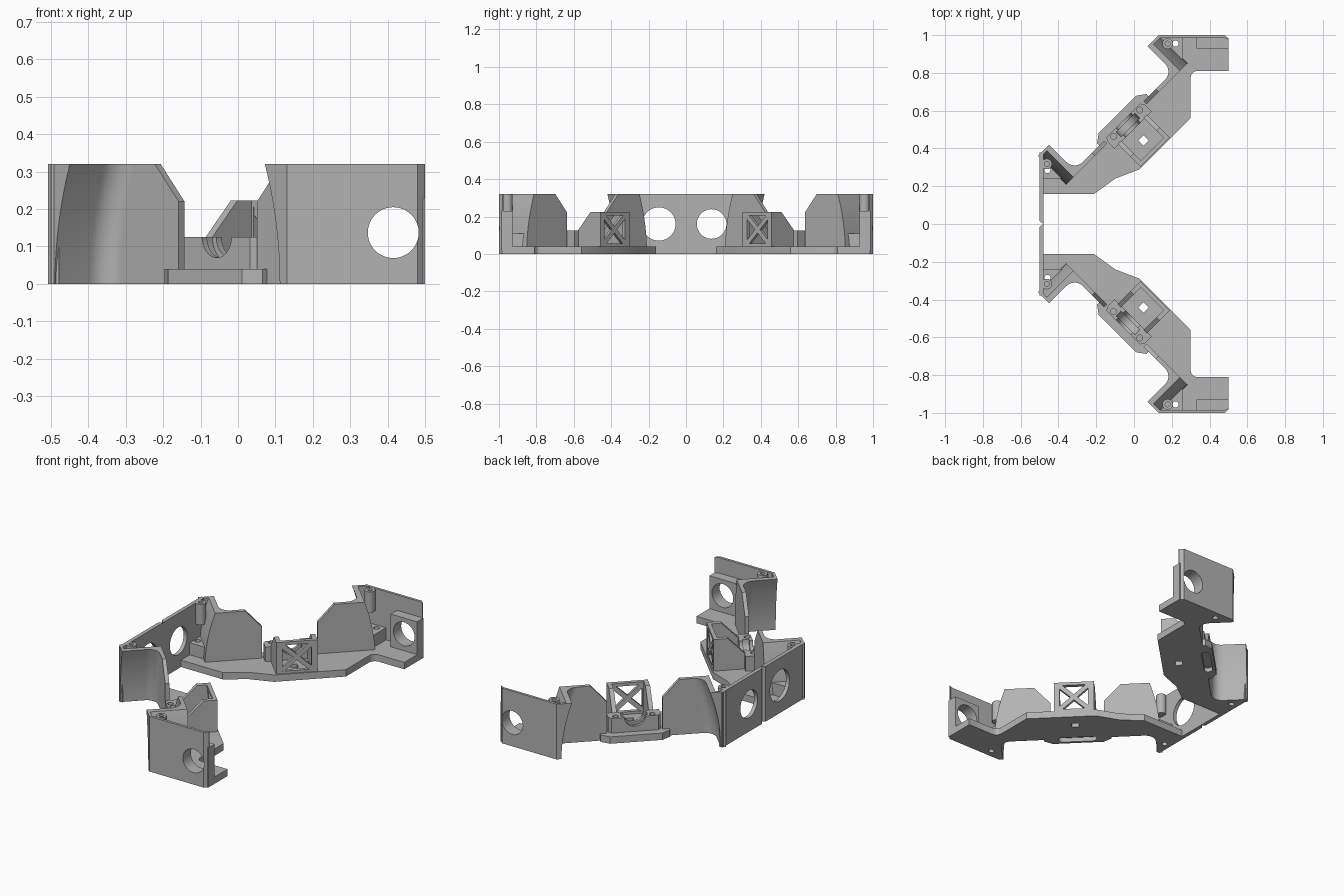
import bpy, bmesh, math
from mathutils import Vector

if "Cube" in bpy.data.objects:
    bpy.data.objects.remove(bpy.data.objects["Cube"])

R2 = math.sqrt(2)
CENTRE = 0.348          # arm centre, measured along the diagonal
BASE = 0.04             # floor plate thickness
TOP = 0.32              # wall height

grey = bpy.data.materials.new("plain_grey")
grey.diffuse_color = (0.45, 0.45, 0.45, 1)
grey.use_nodes = True
grey.node_tree.nodes["Principled BSDF"].inputs["Base Color"].default_value = grey.diffuse_color


def arm(s, v, z=0.0):
    """Arm space (along, outward, up) to world space."""
    u = s + CENTRE
    return Vector(((u - v) / R2, (u + v) / R2, z))


def loft(name, rings):
    """Closed solid through matching rings of points."""
    bm = bmesh.new()
    rows = [[bm.verts.new(p) for p in ring] for ring in rings]
    n = len(rows[0])
    for a, b in zip(rows, rows[1:]):
        for i in range(n):
            j = (i + 1) % n
            bm.faces.new((a[i], a[j], b[j], b[i]))
    bm.faces.new(rows[0][::-1])
    bm.faces.new(rows[-1])
    bmesh.ops.recalc_face_normals(bm, faces=bm.faces[:])
    mesh = bpy.data.meshes.new(name)
    bm.to_mesh(mesh)
    bm.free()
    mesh.materials.append(grey)
    ob = bpy.data.objects.new(name, mesh)
    bpy.context.collection.objects.link(ob)
    return ob


def slab(name, pts, z0, z1, frame=None):
    """Flat outline extruded upwards."""
    f = frame or (lambda x, y, z: Vector((x, y, z)))
    return loft(name, [[f(x, y, z) for x, y in pts] for z in (z0, z1)])


def rect(x0, x1, y0, y1):
    return [(x0, y0), (x1, y0), (x1, y1), (x0, y1)]


def circle(cx, cy, r, n=40):
    return [(cx + r * math.cos(2 * math.pi * i / n),
             cy + r * math.sin(2 * math.pi * i / n)) for i in range(n)]


def apply(ob, mod):
    bpy.context.view_layer.objects.active = ob
    bpy.ops.object.modifier_apply(modifier=mod.name)


def cut(ob, cutter):
    m = ob.modifiers.new("cut", 'BOOLEAN')
    m.operation = 'DIFFERENCE'
    m.solver = 'EXACT'
    m.object = cutter
    apply(ob, m)
    bpy.data.objects.remove(cutter)


def mirror(ob):
    m = ob.modifiers.new("mirror", 'MIRROR')
    m.use_axis = (False, True, False)
    m.use_mirror_merge = False
    apply(ob, m)


half = []               # parts that get mirrored to the other side

# Floor plate with the diagonal arm
outline = [(-.49, .16), (-.21, .16), (-.1, .24), (.03, .29), (.3, .56), (.3, .775),
           (.303, .79), (.315, .804), (.33, .81), (.5, .81), (.5, .985), (.14, .985)]
outline += [tuple(arm(s, v)[:2]) for s, v in
            ((.437, .605), (.437, .41), (-.437, .41), (-.437, .605))]
outline += [(-.49, .37)]
floor = slab("floor_plate", outline, 0, BASE)
SCREWS = [(.22, .955), (-.458, .285)]
for x, y in SCREWS:
    cut(floor, slab("cutter", circle(x, y, .016, 20), -.1, .1))
cut(floor, slab("cutter", rect(-.02, .02, .257, .297), -.1, .1, arm))
half.append(floor)

# Outer lip under the bearing, with a rounded recess below
lip = slab("bearing_lip", [(-.185, .40), (-.185, .44), (-.14, .472), (.14, .472),
                           (.185, .44), (.185, .40)], 0, BASE, arm)
slot = [(sx * .08 + .026 * math.cos(a), .43 + .026 * math.sin(a))
        for sx, a0 in ((1, -math.pi / 2), (-1, math.pi / 2))
        for a in [a0 + math.pi * i / 10 for i in range(11)]]
cut(lip, slab("cutter", slot, -.1, .025, arm))
half.append(lip)

# Wheel guards: chamfered wall blending into a curved wing, one at each arm end
for side, label in ((1, "outer"), (-1, "inner")):
    rings = []
    for z in (0, .04, .08, .12, .16, .19, .22, .245, .27, .295, TOP):
        d = .425 - .55 * z * z
        a = .148 + max(0, z - .22) * .9
        r = .06
        ring = [(a, .402), (a, .424)]
        ring += [(d - r + r * math.sin(t), .424 + r - r * math.cos(t))
                 for t in [math.pi / 2 * i / 9 for i in range(10)]]
        ring += [(d, .615), (.452, .615), (.452, .60), (d + .03, .60), (d + .03, .402)]
        rings.append([arm(side * s, v, z) for s, v in ring])
    half.append(loft(label + "_wheel_guard", rings))

# Bearing block with a stepped round groove
block = slab("bearing_block", [(-.14, .355), (-.14, .41), (-.125, .428), (.125, .428),
                               (.14, .41), (.14, .355)], BASE, .125, arm)
for r, v0, v1 in ((.055, .3, .5), (.07, .375, .41)):
    cut(block, loft("cutter", [[arm(s, v, z) for s, z in circle(0, .125, r)]
                               for v in (v0, v1)]))
for s in (-.097, .1):
    cut(block, slab("cutter", circle(s, .405, .016, 20), .06, .2, arm))
half.append(block)

# Motor box: two sloped cheeks
profile = [(.19, BASE), (.36, BASE), (.36, .125), (.265, .223), (.19, .223)]
for side in (1, -1):
    half.append(loft("motor_box_cheek",
                     [[arm(side * s, v, z) for v, z in profile] for s in (.085, .11)]))

# Motor box: inner wall with a cross-braced window
wall = slab("motor_box_window_wall", rect(-.088, .088, .19, .212), BASE, .223, arm)
cut(wall, loft("cutter", [[arm(s, v, z) for s, z in rect(-.078, .078, .055, .205)]
                          for v in (.1, .3)]))
half.append(wall)
for side in (1, -1):
    bar = [(-.084, .052), (-.066, .052), (.084, .19), (.084, .208), (.066, .208),
           (-.084, .07)]
    half.append(loft("window_brace",
                     [[arm(side * s, v, z) for s, z in bar] for v in (.192, .21)]))

# End wall with a thick pad round its hole
end_wall = slab("end_wall", [(.13, .985), (.13, 1), (.48, 1), (.5, .98), (.5, .975),
                             (.48, .985)], 0, TOP)
pad = slab("end_wall_pad", rect(.33, .5, .928, .986), .02, .23)
for ob in (end_wall, pad):
    cut(ob, loft("cutter", [[Vector((x, y, z)) for x, z in circle(.415, .137, .068, 48)]
                            for y in (.8, 1.1)]))
    half.append(ob)

# Corner screw bosses, low and high
low = [[(.14, .985), (.26, .985), (.26, .86)], [(-.485, .35), (-.485, .24), (-.375, .24)]]
for pts, (x, y) in zip(low, SCREWS):
    boss = slab("low_screw_boss", pts, BASE, .11)
    cut(boss, slab("cutter", circle(x, y, .016, 20), 0, .2))
    half.append(boss)
for x, y in ((.178, .955), (-.462, .318)):
    boss = slab("high_screw_boss", circle(x, y, .028, 24), .2, TOP)
    cut(boss, slab("cutter", circle(x, y, .013, 20), .25, .4))
    half.append(boss)

for ob in half:
    mirror(ob)

# Back wall halves meeting at a V groove, with a different hole in each
for side, label, cy, r in ((1, "left", .137, .079), (-1, "right", -.145, .089)):
    pts = [(-.5, .016), (-.5, .378), (-.478, .378), (-.478, 0), (-.48, 0)]
    back = slab("back_wall_" + label, [(x, side * y) for x, y in pts], 0, TOP)
    cut(back, loft("cutter", [[Vector((x, y, z)) for y, z in circle(cy, .16, r, 48)]
                              for x in (-.6, -.4)]))

# Smooth the curved faces, keep the edges crisp
bpy.ops.object.select_all(action='SELECT')
bpy.context.view_layer.objects.active = floor
bpy.ops.object.shade_smooth_by_angle(angle=math.radians(25))
